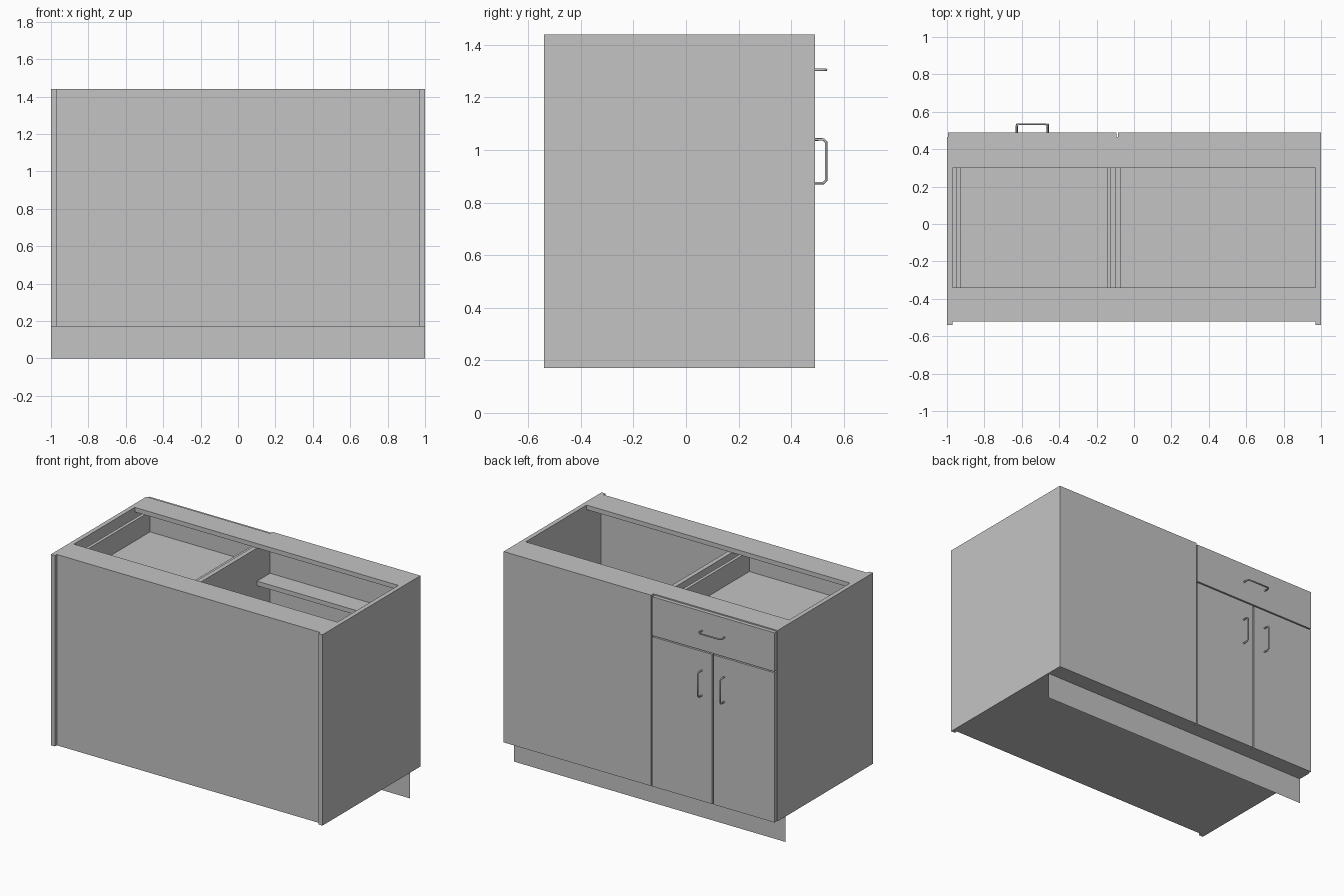
import bpy
from mathutils import Vector

cube = bpy.data.objects.get("Cube")
if cube:
    bpy.data.objects.remove(cube, do_unlink=True)

# One plain grey for the whole cabinet
grey = bpy.data.materials.new("cabinet grey")
grey.use_nodes = True
colour = (0.55, 0.55, 0.55, 1)
grey.diffuse_color = colour
for node in grey.node_tree.nodes:
    if node.type == 'BSDF_PRINCIPLED':
        node.inputs["Base Color"].default_value = colour


def add_mesh(name, verts, faces):
    mesh = bpy.data.meshes.new(name)
    mesh.from_pydata(verts, [], faces)
    mesh.materials.append(grey)
    obj = bpy.data.objects.new(name, mesh)
    bpy.context.collection.objects.link(obj)
    return obj


def board(name, xs, ys, zs):
    """Flat board given by its extent along each axis."""
    verts = [(x, y, z) for x in xs for y in ys for z in zs]
    faces = [(0, 1, 3, 2), (4, 6, 7, 5), (0, 4, 5, 1),
             (2, 3, 7, 6), (0, 2, 6, 4), (1, 5, 7, 3)]
    return add_mesh(name, verts, faces)


def handle(name, centre, along):
    """Bar pull with small chamfered corners, standing out in +y."""
    half, depth, cut = 0.083, 0.043, 0.01
    c, a, out = Vector(centre), Vector(along), Vector((0, 1, 0))
    path = [(-half, 0), (-half, depth - cut), (cut - half, depth),
            (half - cut, depth), (half, depth - cut), (half, 0)]
    curve = bpy.data.curves.new(name, 'CURVE')
    curve.dimensions = '3D'
    curve.bevel_depth = 0.005
    curve.bevel_resolution = 2
    curve.use_fill_caps = True
    spline = curve.splines.new('POLY')
    spline.points.add(len(path) - 1)
    for point, (u, v) in zip(spline.points, path):
        point.co = (*(c + a * u + out * v), 1)
    curve.materials.append(grey)
    obj = bpy.data.objects.new(name, curve)
    bpy.context.collection.objects.link(obj)


# Main levels and planes
bottom, top, t = 0.17, 1.44, 0.03
inner = 1 - t
rear, face, frame, frame_in = -0.54, 0.49, 0.465, 0.437
panel, panel_in = -0.52, -0.49
under = top - t
floor = bottom + t
split = -0.09
door_mid = -0.54
rail = 1.19

# Carcass
board("right_side", (-1, -inner), (rear, frame), (bottom, top))
board("left_side", (inner, 1), (rear, frame), (bottom, top))
board("plain_panel", (-inner, inner), (panel, panel_in), (bottom, top))
board("bottom_board", (-inner, inner), (panel_in, frame), (bottom, floor))
board("top_stretcher_panel_side", (-inner, inner), (panel_in, -0.34), (under, top))
board("top_stretcher_door_side", (-inner, inner), (0.30, frame), (under, top))
board("divider", (-0.10, -0.07), (panel_in, frame_in), (floor, under))
board("inner_rail_right", (-inner, -0.10), (0.30, frame), (rail - t, rail))
board("inner_rail_left", (-0.07, inner), (0.30, frame_in), (rail - t, rail))
board("blank_backing", (-0.10, inner), (frame_in, frame), (floor, under))

# Fronts
board("blank_front", (split + 0.004, 1), (frame, face), (bottom, top))
board("drawer_front", (-0.995, split - 0.004), (frame, face), (1.174, top - 0.008))
board("outer_door", (-0.995, door_mid - 0.004), (frame, face), (bottom, 1.166))
board("inner_door", (door_mid + 0.004, split - 0.004), (frame, face), (bottom, 1.166))

# Drawer box
low, high = 1.225, 1.385
for name, x in (("outer", -0.949), ("inner", -0.144)):
    board("drawer_side_" + name, (x, x + 0.021), (-0.48, 0.42), (low, high))
for name, y in (("panel_end", -0.48), ("door_end", 0.40)):
    board("drawer_" + name, (-0.928, -0.144), (y, y + 0.02), (low, high))
board("drawer_floor", (-0.928, -0.144), (-0.46, 0.40), (low, 1.25))

# Thin toe kick
add_mesh("toe_kick", [(-1, 0.38, 0), (1, 0.38, 0), (1, 0.38, bottom), (-1, 0.38, bottom)],
         [(3, 2, 1, 0)])

# Handles
handle("drawer_handle", (-0.545, face, 1.305), (1, 0, 0))
for name, x in (("outer", -0.625), ("inner", -0.46)):
    handle(name + "_door_handle", (x, face, 0.957), (0, 0, 1))
